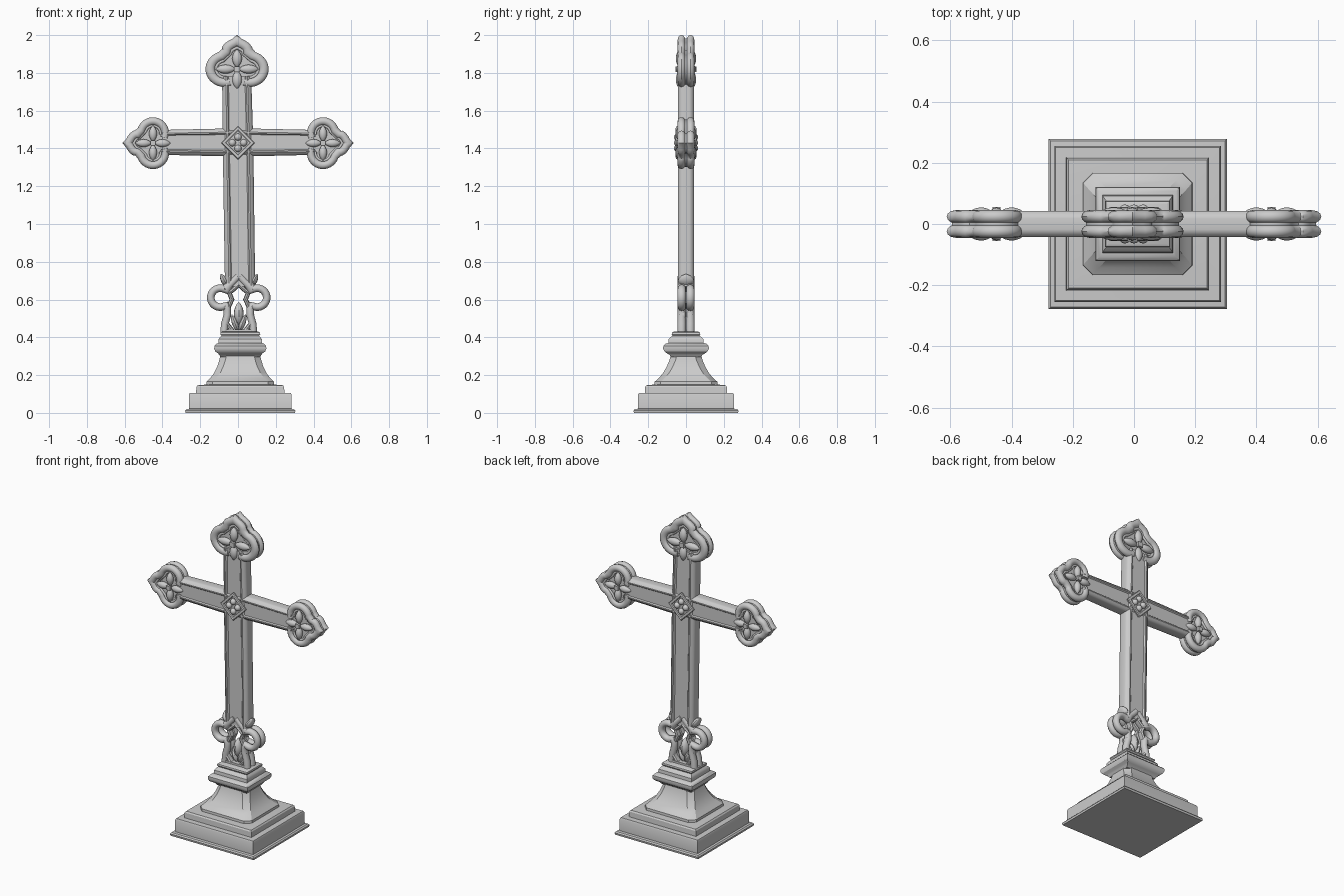
import bpy, bmesh
from math import sin, cos, pi, radians
from mathutils import Vector, Matrix

if "Cube" in bpy.data.objects:
    bpy.data.objects.remove(bpy.data.objects["Cube"])


def finish(bm, name, mat=Matrix(), angle=35):
    bm.transform(mat)
    bmesh.ops.recalc_face_normals(bm, faces=bm.faces[:])
    me = bpy.data.meshes.new(name)
    bm.to_mesh(me)
    bm.free()
    ob = bpy.data.objects.new(name, me)
    bpy.context.collection.objects.link(ob)
    bpy.ops.object.select_all(action='DESELECT')
    ob.select_set(True)
    bpy.context.view_layer.objects.active = ob
    bpy.ops.object.shade_smooth_by_angle(angle=radians(angle))
    return ob


def loft(bm, rings, closed=False):
    """Skin a list of equal-length point rings, capped unless closed."""
    vs = [[bm.verts.new(p) for p in r] for r in rings]
    n = len(vs[0])
    for a, b in zip(vs, vs[1:] + ([vs[0]] if closed else [])):
        for i in range(n):
            bm.faces.new((a[i], a[(i + 1) % n], b[(i + 1) % n], b[i]))
    if not closed:
        bm.faces.new(vs[0])
        bm.faces.new(vs[-1])


def tube(bm, pts, r, y, ry=None, closed=False, n=12):
    """Round bead along a path of (x, z) points at depth y."""
    P = [Vector(p) for p in pts]
    rings = []
    for i, p in enumerate(P):
        a = P[i - 1] if i or closed else p
        b = P[(i + 1) % len(P)] if closed or i < len(P) - 1 else p
        t = (b - a).normalized()
        t1 = (p - a).normalized() if p != a else t
        m = r / max(0.65, t.dot(t1))
        rings.append([(p.x - t.y * m * cos(k * 2 * pi / n), y + (ry or r) * sin(k * 2 * pi / n),
                       p.y + t.x * m * cos(k * 2 * pi / n)) for k in range(n)])
    loft(bm, rings, closed)


def leaf(bm, x, y, z, length, width, depth, turn=0):
    """Pointed almond, half-length along x before turning about y."""
    res = bmesh.ops.create_uvsphere(bm, u_segments=12, v_segments=12, radius=1)
    M = Matrix.Translation((x, y, z)) @ Matrix.Rotation(turn, 4, 'Y')
    for v in res['verts']:
        t = v.co.z
        k = max(0, 1 - t * t) ** 0.3
        v.co = M @ Vector((t * length, v.co.y * k * depth, v.co.x * k * width))


def arc(cx, cz, r, a0, a1, n=18):
    return [(cx + r * cos(radians(a0 + (a1 - a0) * i / n)),
             cz + r * sin(radians(a0 + (a1 - a0) * i / n))) for i in range(n + 1)]


def block(bm, size, loc, rot=0):
    bmesh.ops.create_cube(bm, size=1, matrix=Matrix.Translation(loc) @
                          Matrix.Rotation(rot, 4, 'Y') @ Matrix.Diagonal((*size, 1)))


def stack(name, prof, ch=0.0):
    """Moulded rectangular pedestal from (half x, half y, z), corners cut by ch."""
    bm, rings = bmesh.new(), []
    for hx, hy, z in prof:
        q = [(hx, hy - ch), (hx - ch, hy)] if ch else [(hx, hy)]
        ring = q + [(-x, y) for x, y in q[::-1]]
        ring += [(-x, -y) for x, y in q] + [(x, -y) for x, y in q[::-1]]
        rings.append([(x + 0.012, y, z) for x, y in ring])
    loft(bm, rings)
    return finish(bm, name, angle=30)


# Stepped plinth, concave pedestal and collar moulding
stack("plinth", [(.29, .276, 0), (.292, .278, .012), (.285, .272, .02), (.272, .255, .022),
                 (.272, .255, .095), (.268, .25, .104), (.234, .218, .106),
                 (.232, .216, .138), (.226, .21, .146), (.18, .17, .15)])
stack("pedestal", [(.18, .168, .14), (.178, .166, .165), (.158, .143, .185), (.138, .121, .212),
                   (.122, .102, .245), (.111, .087, .28), (.104, .08, .31)], .032)
stack("collar", [(.104, .078, .295), (.112, .088, .308), (.118, .1, .315), (.132, .114, .325),
                 (.138, .121, .34), (.137, .12, .355), (.126, .108, .366), (.115, .094, .37),
                 (.114, .092, .39), (.108, .083, .4), (.1, .072, .408), (.106, .076, .416),
                 (.104, .074, .425), (.095, .065, .43)])

# Moulded bars: sunken panel on both faces between rounded edges
EDGE = [(1, .018), (.97, .028), (.86, .036), (.74, .043), (.64, .043), (.56, .036)]
half = EDGE + [(-w, y) for w, y in EDGE[::-1]]
SECTION = half + [(-w, -y) for w, y in half]
bm = bmesh.new()
loft(bm, [[(w * h + x, y, z) for w, y in SECTION]
          for z, x, h in ((.67, .011, .08), (1.43, 0, .081), (1.78, -.007, .077))])
finish(bm, "upright")
bm = bmesh.new()
loft(bm, [[(x, y, w * h + 1.432) for w, y in SECTION]
          for x, h in ((-.4, .066), (0, .075), (.4, .066))])
finish(bm, "crossbar")


# Trefoil terminals: u points outward along x, v is sideways along z
def outline(d, start):
    k = 1 - d / .08
    side = arc(0, .052, .085 - d, start, 15, 22)
    side += [(.06 + (u - .06) * k, v * k) for u, v in
             ((.092, .063), (.108, .062), (.124, .051), (.137, .033), (.147, .014))]
    return side + [(.06 + .1 * k, 0)] + [(u, -v) for u, v in side[::-1]]


def terminal(name, mat):
    bm = bmesh.new()
    pts = outline(.012, 205)
    loft(bm, [[(u, y, v) for u, v in pts] for y in (-.024, .024)])
    for s in (-1, 1):
        tube(bm, outline(.021, 200), .021, s * .024)
        tube(bm, outline(.045, 190), .007, s * .027)
        for i in range(4):
            a = i * pi / 2
            leaf(bm, .05 * cos(a), s * .034, -.05 * sin(a), .043, .021, .02, a)
        block(bm, (.026, .02, .026), (0, s * .045, 0))
    finish(bm, name, mat)


R = Matrix.Rotation
terminal("right_terminal", Matrix.Translation((.45, 0, 1.428)))
terminal("left_terminal", Matrix.Translation((-.45, 0, 1.428)) @ R(pi, 4, 'Y'))
terminal("top_terminal", Matrix.Translation((-.005, 0, 1.82)) @ R(-pi / 2, 4, 'Y')
         @ Matrix.Diagonal((1.12, 1, 1.22, 1)))

# Central diamond with raised border and four beads, front and back
bm = bmesh.new()
block(bm, (.12, .088, .12), (0, 0, 1.43), pi / 4)
for s in (-1, 1):
    tube(bm, [(.076, 1.43), (0, 1.506), (-.076, 1.43), (0, 1.354)], .009, s * .046, closed=True, n=8)
    for dx, dz in ((.03, 0), (-.03, 0), (0, .03), (0, -.03)):
        bmesh.ops.create_uvsphere(bm, u_segments=12, v_segments=8, radius=.019,
                                  matrix=Matrix.Translation((dx, s * .045, 1.43 + dz)))
finish(bm, "centre_diamond")

# Openwork trefoil joining the cross to its pedestal
bm = bmesh.new()
for m in (-1, 1):
    lobe = [(.078, .42), (.074, .47), (.06, .52), (.062, .555)] + arc(.098, .61, .05, 235, 485, 24)
    lobe += [(.052, .675), (.03, .695), (.005, .722)]
    arch = [(.03, .43), (.062, .47), (.07, .52), (.052, .565), (.036, .6), (.05, .635), (.026, .655), (0, .68)]
    for s in (-1, 1):
        tube(bm, [(m * x + .004, z) for x, z in lobe], .02, s * .023, .022)
        tube(bm, [(m * x + .004, z) for x, z in arch], .012, s * .02, .02, n=8)
    # small shoulder cusps beside the peak
    leaf(bm, m * .078 + .006, 0, .7, .04, .018, .042, pi / 2 + m * .5)
finish(bm, "openwork_trefoil")

# Bud standing inside the openwork
bm = bmesh.new()
leaf(bm, .004, 0, .525, .062, .026, .034, pi / 2)
for m in (-1, 1):
    leaf(bm, .004 + m * .02, 0, .475, .05, .016, .028, pi / 2 + m * .35)
block(bm, (.15, .08, .02), (.008, 0, .432))
finish(bm, "bud")
